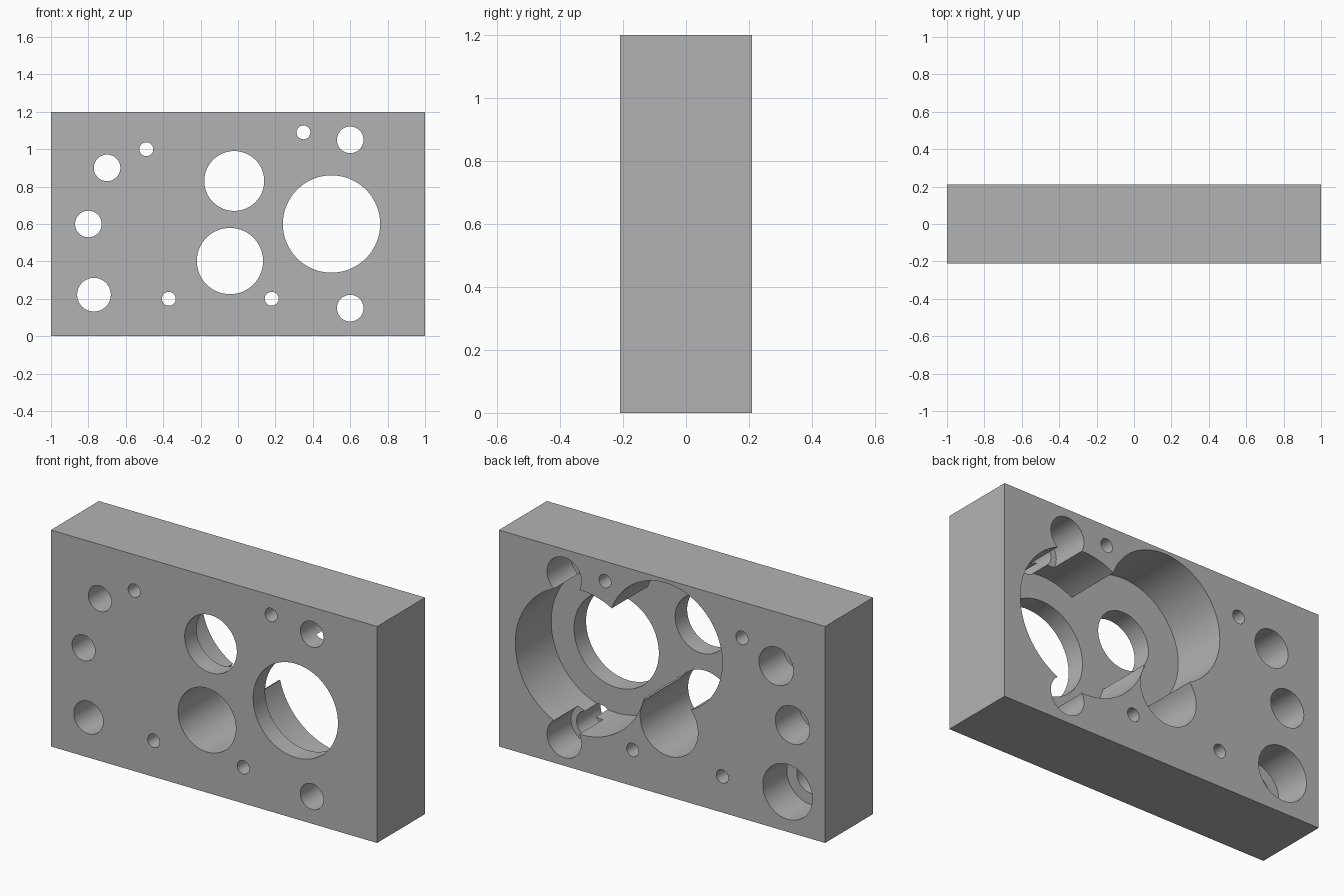
import bpy
from math import radians

cube = bpy.data.objects.get("Cube")
if cube:
    bpy.data.objects.remove(cube, do_unlink=True)

HALF = 0.21      # half the block's thickness
STEP = 0.21      # counterbore depth from the back
POCKET = 0.315   # pocket depth from the back

grey = bpy.data.materials.new("plain_grey")
grey.use_nodes = True
grey.diffuse_color = (0.45, 0.45, 0.45, 1)
grey.node_tree.nodes["Principled BSDF"].inputs["Base Color"].default_value = (0.45, 0.45, 0.45, 1)

# Solid block
bpy.ops.mesh.primitive_cube_add(size=1, location=(0, 0, 0.6))
block = bpy.context.object
block.name = "housing_block"
block.scale = (2, 2 * HALF, 1.2)
bpy.ops.object.transform_apply(location=True, rotation=False, scale=True)
block.data.materials.append(grey)


def bore(x, z, radius, depth=None):
    """Cut a round hole from the back; with no depth it goes right through."""
    start = HALF + 0.1
    end = -HALF - 0.1 if depth is None else HALF - depth
    bpy.ops.mesh.primitive_cylinder_add(
        vertices=96, radius=radius, depth=start - end,
        location=(x, (start + end) / 2, z), rotation=(radians(90), 0, 0))
    cutter = bpy.context.object
    cutter.name = "bore_cutter"
    cutter.hide_render = True
    cutter.data.materials.append(grey)
    bpy.context.view_layer.objects.active = block
    mod = block.modifiers.new("bore", "BOOLEAN")
    mod.operation = "DIFFERENCE"
    mod.solver = "EXACT"
    mod.object = cutter
    bpy.ops.object.modifier_apply(modifier=mod.name)
    bpy.data.objects.remove(cutter, do_unlink=True)


# Overlapping gear pockets, each with a narrower opening to the front
for x, z, pocket, opening in [(0.5, 0.6, 0.40, 0.26), (-0.02, 0.83, 0.35, 0.16)]:
    bore(x, z, pocket, POCKET)
    bore(x, z, opening)

# Straight shaft bore
bore(-0.043, 0.402, 0.177)

# Counterbored bolt holes
for x, z in [(0.6, 1.05), (0.6, 0.15), (-0.7, 0.9), (-0.8, 0.6)]:
    bore(x, z, 0.105, STEP)
    bore(x, z, 0.071)
bore(-0.77, 0.222, 0.152, STEP)
bore(-0.77, 0.222, 0.09)

# Small dowel holes
for x, z in [(-0.49, 1.0), (0.35, 1.09), (-0.37, 0.2), (0.18, 0.2)]:
    bore(x, z, 0.037)

bpy.ops.object.select_all(action="DESELECT")
block.select_set(True)
bpy.context.view_layer.objects.active = block
bpy.ops.object.shade_smooth_by_angle(angle=radians(30))
